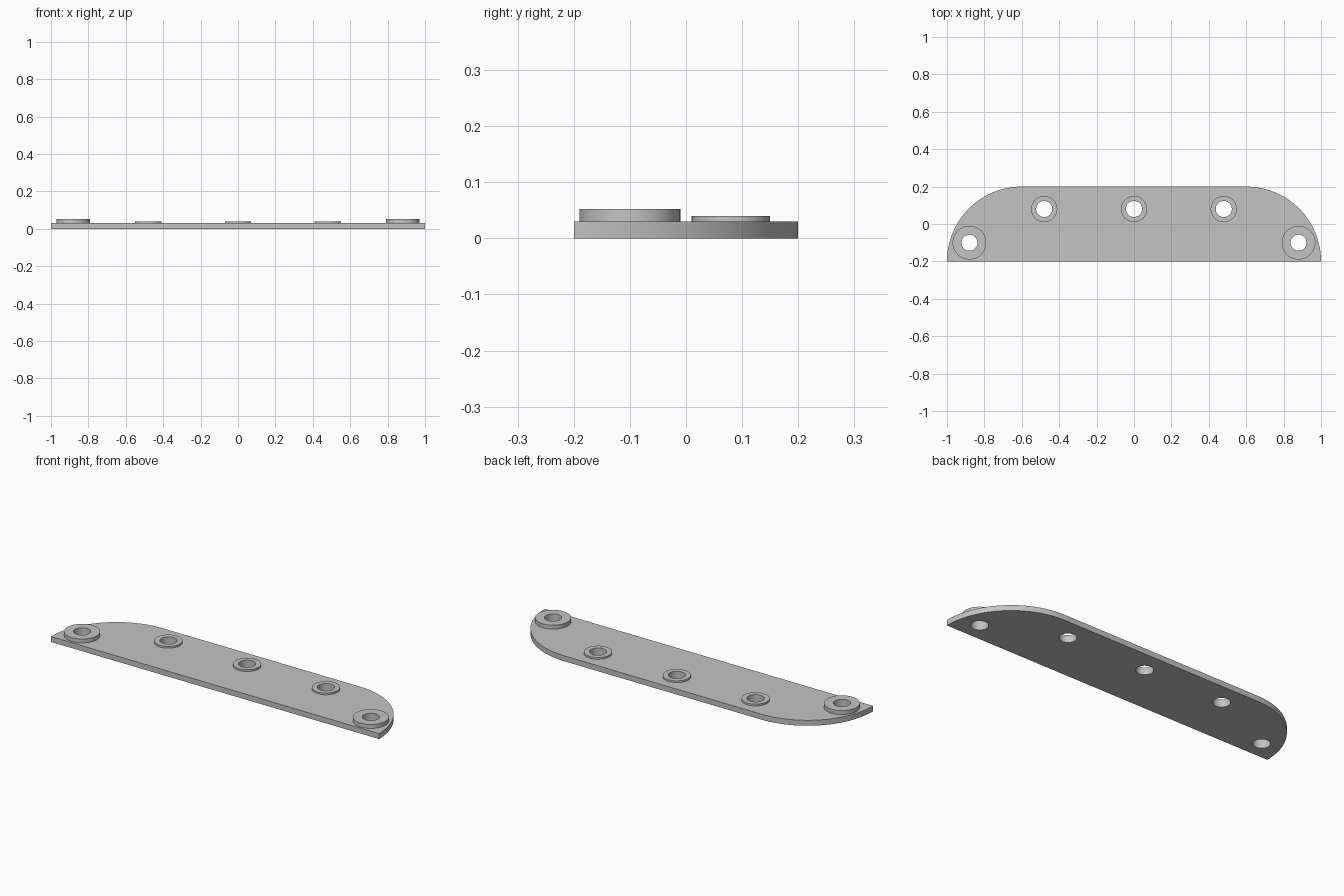
import bpy, bmesh
from math import cos, sin, pi, radians

cube = bpy.data.objects.get("Cube")
if cube:
    bpy.data.objects.remove(cube, do_unlink=True)

grey = bpy.data.materials.new("light grey")
grey.use_nodes = True
colour = (0.55, 0.55, 0.55, 1)
grey.diffuse_color = colour
grey.node_tree.nodes["Principled BSDF"].inputs["Base Color"].default_value = colour

HOLE = 0.043
THICK = 0.03


def arc(cx, cy, r, start, end, steps):
    """Points from start to end angle in degrees, both included."""
    angles = [radians(start + (end - start) * i / steps) for i in range(steps + 1)]
    return [(cx + r * cos(a), cy + r * sin(a)) for a in angles]


def circle(x, y, r):
    return arc(x, y, r, 0, 360, 48)[:-1]


def extruded(name, loops, bottom, top):
    """Flat outline with holes, extruded between two heights."""
    curve = bpy.data.curves.new(name, "CURVE")
    curve.dimensions = "2D"
    curve.fill_mode = "BOTH"
    curve.extrude = (top - bottom) / 2
    for loop in loops:
        spline = curve.splines.new("POLY")
        spline.points.add(len(loop) - 1)
        for point, (x, y) in zip(spline.points, loop):
            point.co = (x, y, 0, 1)
        spline.use_cyclic_u = True
    obj = bpy.data.objects.new(name, curve)
    obj.location.z = (top + bottom) / 2
    bpy.context.collection.objects.link(obj)
    bpy.ops.object.select_all(action="DESELECT")
    obj.select_set(True)
    bpy.context.view_layer.objects.active = obj
    bpy.ops.object.convert(target="MESH")
    obj = bpy.context.object
    # Weld caps to walls and face everything outwards
    bm = bmesh.new()
    bm.from_mesh(obj.data)
    bmesh.ops.remove_doubles(bm, verts=bm.verts, dist=1e-5)
    bmesh.ops.recalc_face_normals(bm, faces=bm.faces)
    bm.to_mesh(obj.data)
    bm.free()
    obj.data.materials.clear()
    obj.data.materials.append(grey)
    bpy.ops.object.shade_smooth_by_angle(angle=radians(30))
    return obj


# Collars: name, x, y, outer radius, top height
collars = [("end_collar_left", 0.88, -0.10, 0.09, 0.052),
           ("end_collar_right", -0.88, -0.10, 0.09, 0.052),
           ("middle_collar_left", 0.48, 0.08, 0.07, 0.04),
           ("middle_collar_centre", 0, 0.08, 0.07, 0.04),
           ("middle_collar_right", -0.48, 0.08, 0.07, 0.04)]

# Base plate with rounded back corners and five holes
outline = arc(0.6, -0.2, 0.4, 0, 90, 32) + arc(-0.6, -0.2, 0.4, 90, 180, 32)
holes = [circle(x, y, HOLE) for _, x, y, _, _ in collars]
extruded("base_plate", [outline] + holes, 0, THICK)

# Raised collars around the holes
for name, x, y, radius, top in collars:
    extruded(name, [circle(x, y, radius), circle(x, y, HOLE)], THICK, top)
